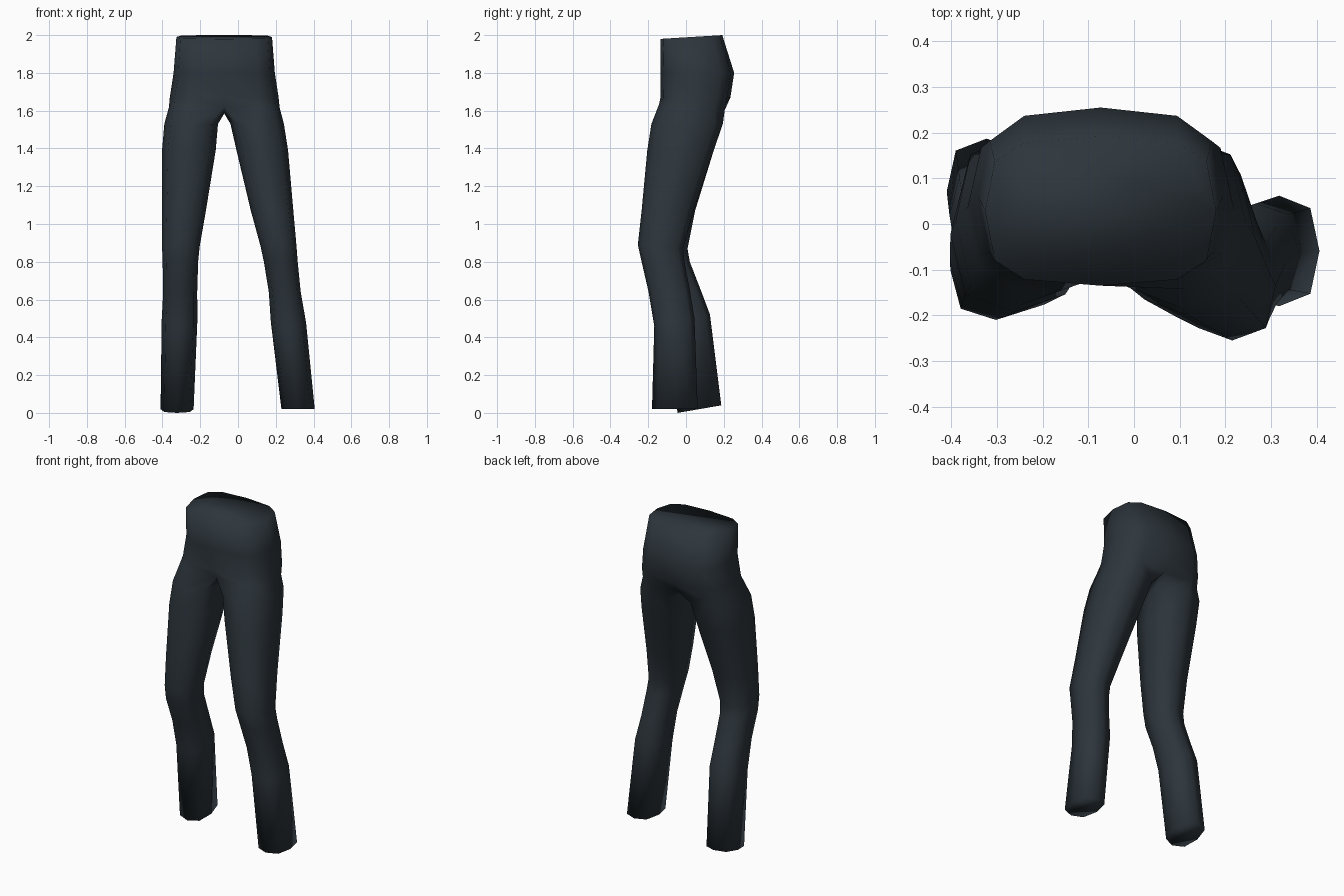
import bpy, bmesh, math

if "Cube" in bpy.data.objects:
    bpy.data.objects.remove(bpy.data.objects["Cube"])

MID = -0.073          # x of the body centre line


def power(v, p):
    return math.copysign(abs(v) ** p, v)


def oval(angle, x0, x1, y0, y1, p):
    """Point on a boxy oval; angle 0 is the x1 side, +90 is the back."""
    a = math.radians(angle)
    return ((x0 + x1) / 2 + (x1 - x0) / 2 * power(math.cos(a), p),
            (y0 + y1) / 2 + (y1 - y0) / 2 * power(math.sin(a), p))


# Pelvis rings: half width, y front, y back, z front, z back, boxiness
PELVIS = [
    (0.253, -0.135, 0.192, 1.98, 2.00, 0.60),
    (0.268, -0.135, 0.255, 1.80, 1.80, 0.68),
    (0.288, -0.135, 0.235, 1.67, 1.67, 0.66),
    (0.293, -0.160, 0.222, 1.635, 1.60, 0.66),
]
# Leg rings: x inner, x outer, y front, y back, z front, z back
RIGHT_LEG = [
    (-0.040, 0.243, -0.183, 0.195, 1.53, 1.53),
    (-0.008, 0.265, -0.205, 0.147, 1.39, 1.39),
    (0.068, 0.293, -0.235, 0.040, 1.07, 1.07),
    (0.120, 0.310, -0.255, -0.015, 0.89, 0.87),
    (0.137, 0.316, -0.235, -0.008, 0.80, 0.80),
    (0.163, 0.332, -0.198, 0.022, 0.64, 0.64),
    (0.174, 0.360, -0.168, 0.045, 0.46, 0.50),
    (0.230, 0.406, -0.180, 0.062, 0.02, 0.02),
]
LEFT_LEG = [
    (-0.106, -0.390, -0.177, 0.195, 1.53, 1.53),
    (-0.118, -0.402, -0.192, 0.147, 1.39, 1.39),
    (-0.170, -0.403, -0.205, 0.048, 1.07, 1.07),
    (-0.203, -0.402, -0.210, 0.008, 0.89, 0.87),
    (-0.211, -0.399, -0.200, 0.020, 0.80, 0.80),
    (-0.216, -0.396, -0.140, 0.082, 0.64, 0.64),
    (-0.215, -0.404, -0.090, 0.127, 0.46, 0.52),
    (-0.235, -0.410, -0.045, 0.187, 0.00, 0.04),
]

bm = bmesh.new()


def ring(angles, x0, x1, y0, y1, z0, z1, p):
    """Vertices round an oval, height sloping from front to back."""
    out = []
    for a in angles:
        x, y = oval(a, x0, x1, y0, y1, p)
        out.append(bm.verts.new((x, y, z0 + (z1 - z0) * (y - y0) / (y1 - y0))))
    return out


def bridge(upper, lower):
    n = len(upper)
    for i in range(n):
        j = (i + 1) % n
        bm.faces.new((upper[i], lower[i], lower[j], upper[j]))


# Pelvis, from the waist down, with a closed waist
rows = [ring(range(-90, 270, 30), MID - hw, MID + hw, y0, y1, z0, z1, p)
        for hw, y0, y1, z0, z1, p in PELVIS]
for a, b in zip(rows, rows[1:]):
    bridge(a, b)
bm.faces.new(rows[0])

# Crotch: pull the centre seam in and add a shared middle point
hem = rows[-1]
hem[0].co = (MID, -0.115, 1.62)
hem[6].co = (MID, 0.185, 1.60)
crotch = bm.verts.new((MID, 0.03, 1.585))

# Legs, each starting from one half of the pelvis hem
halves = [
    (RIGHT_LEG, hem[0:7] + [crotch]),
    (LEFT_LEG, [hem[-i % 12] for i in range(7)] + [crotch]),
]
for table, last in halves:
    for x0, x1, y0, y1, z0, z1 in table:
        cur = ring(range(-135, 225, 45), x0, x1, y0, y1, z0, z1, 0.74)
        bridge(last, cur)
        last = cur
    bm.faces.new(last)          # closed leg end

bmesh.ops.recalc_face_normals(bm, faces=bm.faces)
for f in bm.faces:
    f.smooth = True

mesh = bpy.data.meshes.new("trousers")
bm.to_mesh(mesh)
bm.free()
trousers = bpy.data.objects.new("trousers", mesh)
bpy.context.collection.objects.link(trousers)

cloth = bpy.data.materials.new("dark slate cloth")
cloth.diffuse_color = (0.026, 0.036, 0.045, 1)
cloth.use_nodes = True
cloth.node_tree.nodes["Principled BSDF"].inputs["Base Color"].default_value = cloth.diffuse_color
mesh.materials.append(cloth)
